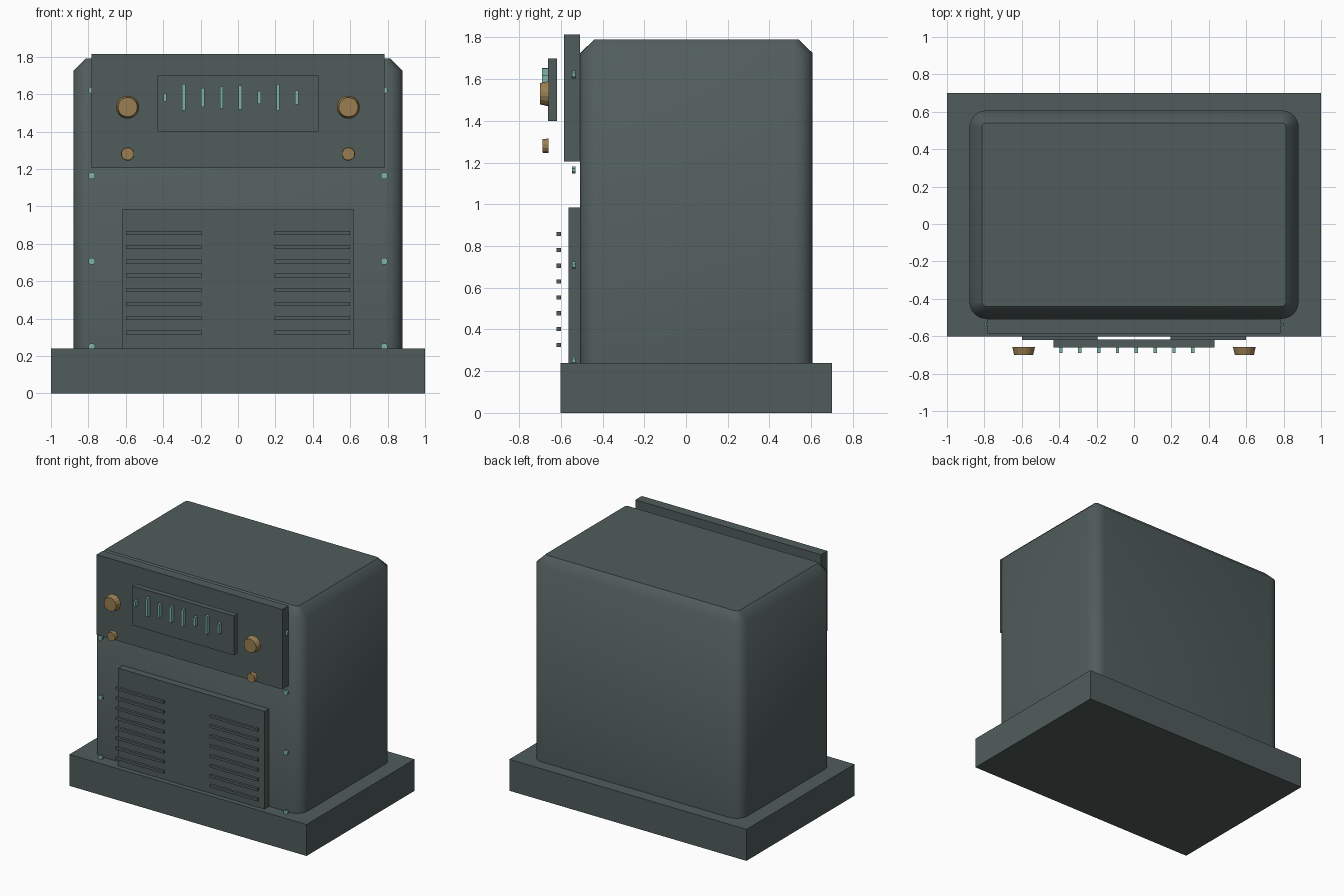
import bpy, bmesh
from math import pi, sin, cos

cube = bpy.data.objects.get("Cube")
if cube:
    bpy.data.objects.remove(cube, do_unlink=True)


def material(name, r, g, b):
    m = bpy.data.materials.new(name)
    m.use_nodes = True
    m.diffuse_color = (r, g, b, 1)
    m.node_tree.nodes["Principled BSDF"].inputs["Base Color"].default_value = (r, g, b, 1)
    return m


SLATE = material("dark slate", 0.08, 0.108, 0.105)
TEAL = material("pale teal", 0.21, 0.45, 0.39)
BRASS = material("aged brass", 0.32, 0.21, 0.085)


def finish(name, bm, mat):
    bmesh.ops.recalc_face_normals(bm, faces=bm.faces)
    mesh = bpy.data.meshes.new(name)
    bm.to_mesh(mesh)
    bm.free()
    mesh.materials.append(mat)
    obj = bpy.data.objects.new(name, mesh)
    bpy.context.collection.objects.link(obj)
    return obj


def box(name, x, y, z, mat):
    """Box spanning the given (low, high) ranges."""
    bm = bmesh.new()
    bmesh.ops.create_cube(bm, size=1)
    for v in bm.verts:
        v.co = [r[0] if c < 0 else r[1] for c, r in zip(v.co, (x, y, z))]
    return finish(name, bm, mat)


def disc(name, x, z, y, back, front, sides, mat):
    """Tapered cylinder facing -y, from y[0] (front) to y[1] (back)."""
    bm = bmesh.new()
    rings = []
    for yy, r in ((y[0], front), (y[1], back)):
        angles = [2 * pi * (i + 0.5) / sides for i in range(sides)]
        rings.append([bm.verts.new((x + r * cos(a), yy, z + r * sin(a))) for a in angles])
        bm.faces.new(rings[-1])
    for i in range(sides):
        j = (i + 1) % sides
        bm.faces.new((rings[0][i], rings[0][j], rings[1][j], rings[1][i]))
    return finish(name, bm, mat)


def rounded_ring(bm, hx, hy, cy, radius, z, steps=6):
    """Rounded rectangle of vertices at one height."""
    ring = []
    for k, (sx, sy) in enumerate(((1, 1), (-1, 1), (-1, -1), (1, -1))):
        for s in range(steps + 1):
            a = (k + s / steps) * pi / 2
            ring.append(bm.verts.new((sx * (hx - radius) + radius * cos(a),
                                      cy + sy * (hy - radius) + radius * sin(a), z)))
    return ring


# Plinth
box("base_plinth", (-1, 1), (-0.602, 0.70), (0, 0.24), SLATE)

# Cabinet: rounded upright corners, chamfered shoulder, flat top
bm = bmesh.new()
rings = [rounded_ring(bm, 0.88, 0.557, 0.05, 0.09, 0.24),
         rounded_ring(bm, 0.88, 0.557, 0.05, 0.09, 1.725),
         rounded_ring(bm, 0.813, 0.49, 0.05, 0.022, 1.79)]
for low, high in zip(rings, rings[1:]):
    for i in range(len(low)):
        j = (i + 1) % len(low)
        bm.faces.new((low[i], low[j], high[j], high[i])).smooth = True
bm.faces.new(rings[0])
bm.faces.new(rings[2])
for ring in (rings[0], rings[2]):
    for i, v in enumerate(ring):
        bm.edges.get((v, ring[i - 1])).smooth = False
finish("cabinet", bm, SLATE)

# Front panels
box("control_panel", (-0.783, 0.783), (-0.585, -0.508), (1.205, 1.815), SLATE)
box("display_plate", (-0.43, 0.43), (-0.661, -0.618), (1.40, 1.70), SLATE)
box("vent_panel", (-0.617, 0.617), (-0.563, -0.508), (0.24, 0.985), SLATE)

# Level bars on the display
heights = (0.042, 0.142, 0.10, 0.118, 0.128, 0.068, 0.14, 0.077)
for i, h in enumerate(heights):
    x = -0.39 + i * 0.1007
    box(f"level_bar_{i + 1}", (x - 0.009, x + 0.009), (-0.69, -0.661),
        (1.582 - h / 2, 1.582 + h / 2), TEAL)

# Mirrored details
for side, s in (("left", 1), ("right", -1)):
    disc(f"large_knob_{side}", s * 0.59, 1.53, (-0.70, -0.657), 0.062, 0.052, 16, BRASS)
    disc(f"small_knob_{side}", s * 0.59, 1.28, (-0.688, -0.659), 0.036, 0.034, 12, BRASS)
    for i in range(8):
        z = 0.326 + i * 0.0759
        box(f"vent_slat_{side}_{i + 1}", sorted((s * 0.194, s * 0.599)),
            (-0.62, -0.60), (z - 0.01, z + 0.01), SLATE)
    for i in range(4):
        disc(f"screw_{side}_{i + 1}", s * 0.782, 0.25 + i * 0.457,
             (-0.546, -0.53), 0.019, 0.019, 8, TEAL)
